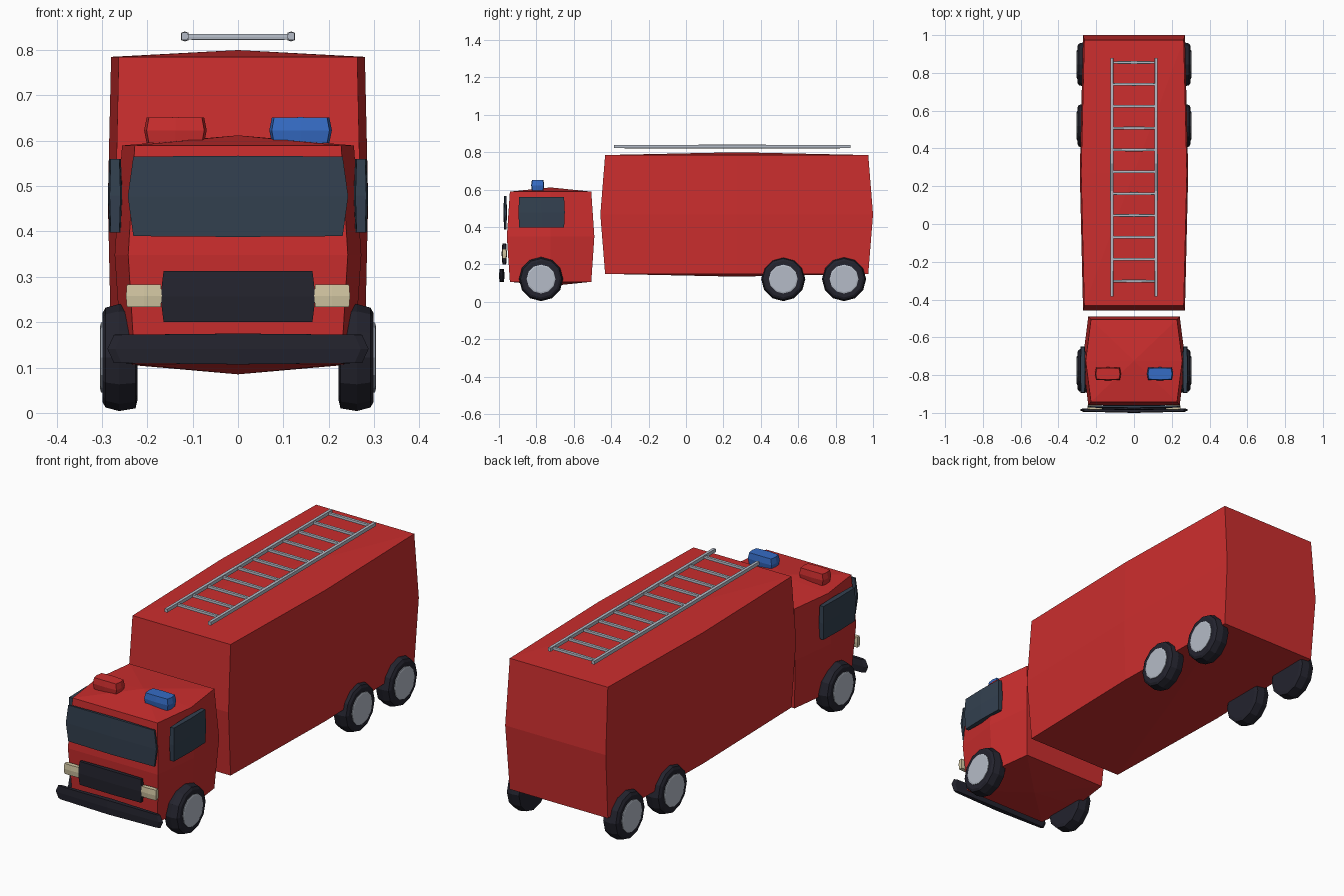
import bpy, bmesh, math
from mathutils import Matrix, Vector

if "Cube" in bpy.data.objects:
    bpy.data.objects.remove(bpy.data.objects["Cube"])


def material(name, rgb):
    m = bpy.data.materials.new(name)
    m.diffuse_color = (*rgb, 1)
    m.use_nodes = True
    m.node_tree.nodes["Principled BSDF"].inputs["Base Color"].default_value = m.diffuse_color
    return m


RED = material("red paint", (0.60, 0.027, 0.027))
GLASS = material("dark glass", (0.033, 0.052, 0.080))
BLACK = material("black rubber", (0.017, 0.017, 0.027))
BLUE = material("blue light", (0.036, 0.150, 0.56))
CREAM = material("cream lamp", (0.64, 0.56, 0.36))
SILVER = material("silver metal", (0.46, 0.50, 0.57))


def finish(name, bm, mat):
    bmesh.ops.recalc_face_normals(bm, faces=bm.faces)
    mesh = bpy.data.meshes.new(name)
    bm.to_mesh(mesh)
    bm.free()
    mesh.materials.append(mat)
    obj = bpy.data.objects.new(name, mesh)
    bpy.context.collection.objects.link(obj)
    return obj


def bulged_box(name, lo, hi, mat, xy=0, xz=0, yx=0, yz=0, zx=0, crown=0):
    """Box split once per axis; each value shrinks one axis toward the ends of another."""
    lo, hi = Vector(lo), Vector(hi)
    mid, half = (lo + hi) / 2, (hi - lo) / 2
    bm = bmesh.new()
    bmesh.ops.create_cube(bm, size=2)
    bmesh.ops.subdivide_edges(bm, edges=bm.edges[:], cuts=1, use_grid_fill=True)
    for v in bm.verts:
        x, y, z = v.co
        ax, ay, az = abs(x), abs(y), abs(z)
        v.co = mid + Vector((
            half.x * x * (1 - xy * ay) * (1 - xz * az),
            half.y * y * (1 - yx * ax) * (1 - yz * az),
            half.z * z * (1 - zx * ax) * (1 - crown * max(ax, ay))))
    bmesh.ops.triangulate(bm, faces=[f for f in bm.faces if crown])
    return finish(name, bm, mat)


def lathe_x(name, profile, sides, centre, side, mat):
    """Closed (x, radius) profile turned about the x axis."""
    bm = bmesh.new()
    rings = []
    for px, r in profile:
        rings.append([bm.verts.new((
            side * px,
            centre[0] + r * math.cos(2 * math.pi * k / sides),
            centre[1] + r * math.sin(2 * math.pi * k / sides))) for k in range(sides)])
    for a, b in zip(rings, rings[1:]):
        for k in range(sides):
            n = (k + 1) % sides
            bm.faces.new((a[k], a[n], b[n], b[k]))
    bm.faces.new(rings[0])
    bm.faces.new(rings[-1])
    return finish(name, bm, mat)


# Main bodies
bulged_box("cargo_body", (-0.287, -0.458, 0.135), (0.287, 1.0, 0.80), RED,
           xy=0.06, xz=0.025, yz=0.035, crown=0.045)
bulged_box("cab", (-0.272, -0.958, 0.085), (0.272, -0.49, 0.612), RED,
           xy=0.11, xz=0.06, yz=0.07, crown=0.085)

# Cab front
bulged_box("windscreen", (-0.243, -0.976, 0.388), (0.243, -0.957, 0.567), GLASS,
           xz=0.05, yx=0.4, yz=0.3, zx=0.02)
bulged_box("grille", (-0.171, -0.986, 0.20), (0.171, -0.957, 0.313), BLACK,
           xz=0.04, yx=0.3, yz=0.3)
bulged_box("bumper", (-0.288, -1.0, 0.107), (0.288, -0.970, 0.175), BLACK,
           xy=0.06, xz=0.05, yx=0.4, yz=0.2, zx=0.08)

# Paired side windows, headlights
for s, label in ((-1, "left"), (1, "right")):
    a, b = sorted((s * 0.255, s * 0.287))
    bulged_box(f"side_window_{label}", (a, -0.896, 0.398), (b, -0.648, 0.560), GLASS,
               xy=0.25, xz=0.2, yz=0.03)
    a, b = sorted((s * 0.168, s * 0.247))
    bulged_box(f"headlight_{label}", (a, -0.985, 0.233), (b, -0.957, 0.283), CREAM,
               xz=0.05, yx=0.2, yz=0.2)

# Roof beacons
for s, label, mat in ((-1, "red", RED), (1, "blue", BLUE)):
    a, b = sorted((s * 0.069, s * 0.207))
    bulged_box(f"beacon_{label}", (a, -0.828, 0.594), (b, -0.758, 0.652), mat,
               xy=0.08, xz=0.08, yx=0.08, yz=0.12, zx=0.04)

# Wheels: tyre and outer hub disc
tyre = [(0.222, 0.095), (0.226, 0.112), (0.262, 0.118), (0.292, 0.110), (0.299, 0.098)]
hub = [(0.285, 0.077), (0.302, 0.077), (0.304, 0.070)]
for i, y in enumerate((-0.775, 0.52, 0.845)):
    for s, label in ((-1, "left"), (1, "right")):
        lathe_x(f"tyre_{label}_{i}", tyre, 12, (y, 0.122), s, BLACK)
        lathe_x(f"hub_{label}_{i}", hub, 12, (y, 0.122), s, SILVER)

# Roof ladder
for s, label in ((-1, "left"), (1, "right")):
    bulged_box(f"ladder_rail_{label}", (s * 0.117 - 0.009, -0.385, 0.819),
               (s * 0.117 + 0.009, 0.88, 0.841), SILVER, xy=0.15, xz=0.1, crown=0.25)
for i in range(11):
    y = -0.302 + i * 0.1157
    bulged_box(f"ladder_rung_{i}", (-0.112, y - 0.0075, 0.822), (0.112, y + 0.0075, 0.836),
               SILVER, yx=0.15, yz=0.1, crown=0.12)
